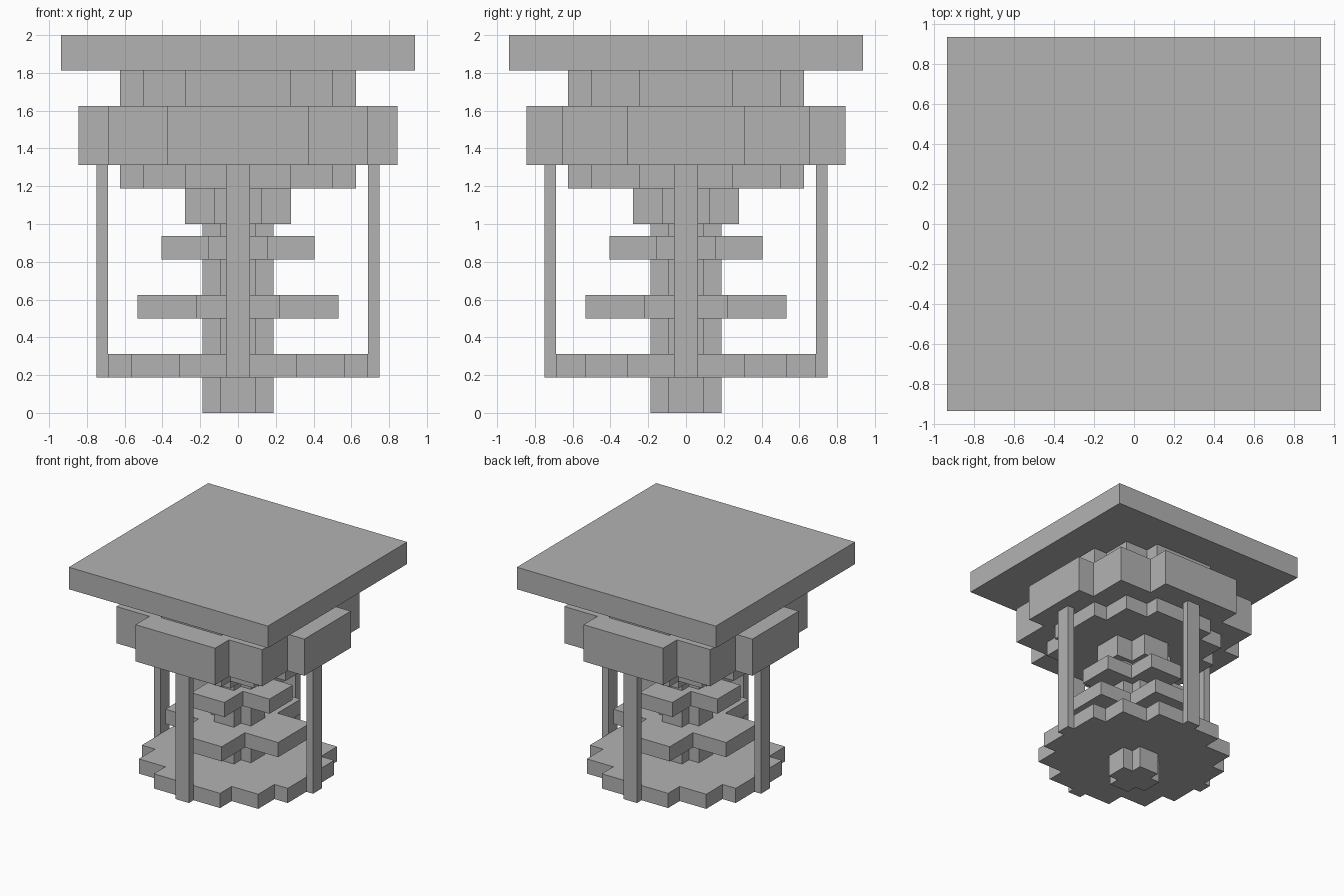
import bpy
import bmesh

if "Cube" in bpy.data.objects:
    bpy.data.objects.remove(bpy.data.objects["Cube"])

U = 1 / 32  # grid unit of the stepped design

grey = bpy.data.materials.new("plain grey")
grey.diffuse_color = (0.45, 0.45, 0.45, 1)
grey.use_nodes = True
grey.node_tree.nodes["Principled BSDF"].inputs["Base Color"].default_value = grey.diffuse_color


def stepped_prism(name, steps, z0, z1, centre=(0, 0)):
    """Extrude a stepped outline; steps are half extents (x, y), widest x first."""
    quarter = []
    for i, (x, y) in enumerate(steps):
        if i:
            quarter.append((x, steps[i - 1][1]))  # inner corner
        quarter.append((x, y))                    # outer corner
    back = quarter[::-1]
    outline = (quarter + [(-x, y) for x, y in back]
               + [(-x, -y) for x, y in quarter] + [(x, -y) for x, y in back])
    bm = bmesh.new()
    base = bm.faces.new([bm.verts.new(((x + centre[0]) * U, (y + centre[1]) * U, z0 * U))
                         for x, y in outline])
    top = bmesh.ops.extrude_face_region(bm, geom=[base])["geom"]
    bmesh.ops.translate(bm, vec=(0, 0, (z1 - z0) * U),
                        verts=[v for v in top if isinstance(v, bmesh.types.BMVert)])
    bmesh.ops.recalc_face_normals(bm, faces=bm.faces)
    mesh = bpy.data.meshes.new(name)
    bm.to_mesh(mesh)
    bm.free()
    mesh.materials.append(grey)
    obj = bpy.data.objects.new(name, mesh)
    bpy.context.collection.objects.link(obj)


# Central column and the plates threaded on it
stepped_prism("column", [(6, 3), (3, 6)], 0, 32)
stepped_prism("bottom_plate", [(22, 10), (18, 17), (10, 22)], 6, 10)
stepped_prism("lower_fin", [(17, 7), (7, 17)], 16, 20)
stepped_prism("upper_fin", [(13, 5), (5, 13)], 26, 30)
stepped_prism("column_head", [(9, 4), (4, 9)], 32, 38)

# Wide stepped tiers and square top
tier = [(20, 8), (16, 16), (9, 20)]
stepped_prism("lower_tier", tier, 38, 42)
stepped_prism("wide_tier", [(27, 10), (22, 21), (12, 27)], 42, 52)
stepped_prism("upper_tier", tier, 52, 58)
stepped_prism("top_slab", [(30, 30)], 58, 64)

# Four thin posts, one per side
for side, s in (("right", 1), ("left", -1)):
    stepped_prism(side + "_post", [(1, 2)], 6, 42, (23 * s, 0))
for side, s in (("back", 1), ("front", -1)):
    stepped_prism(side + "_post", [(2, 1)], 6, 42, (0, 23 * s))
